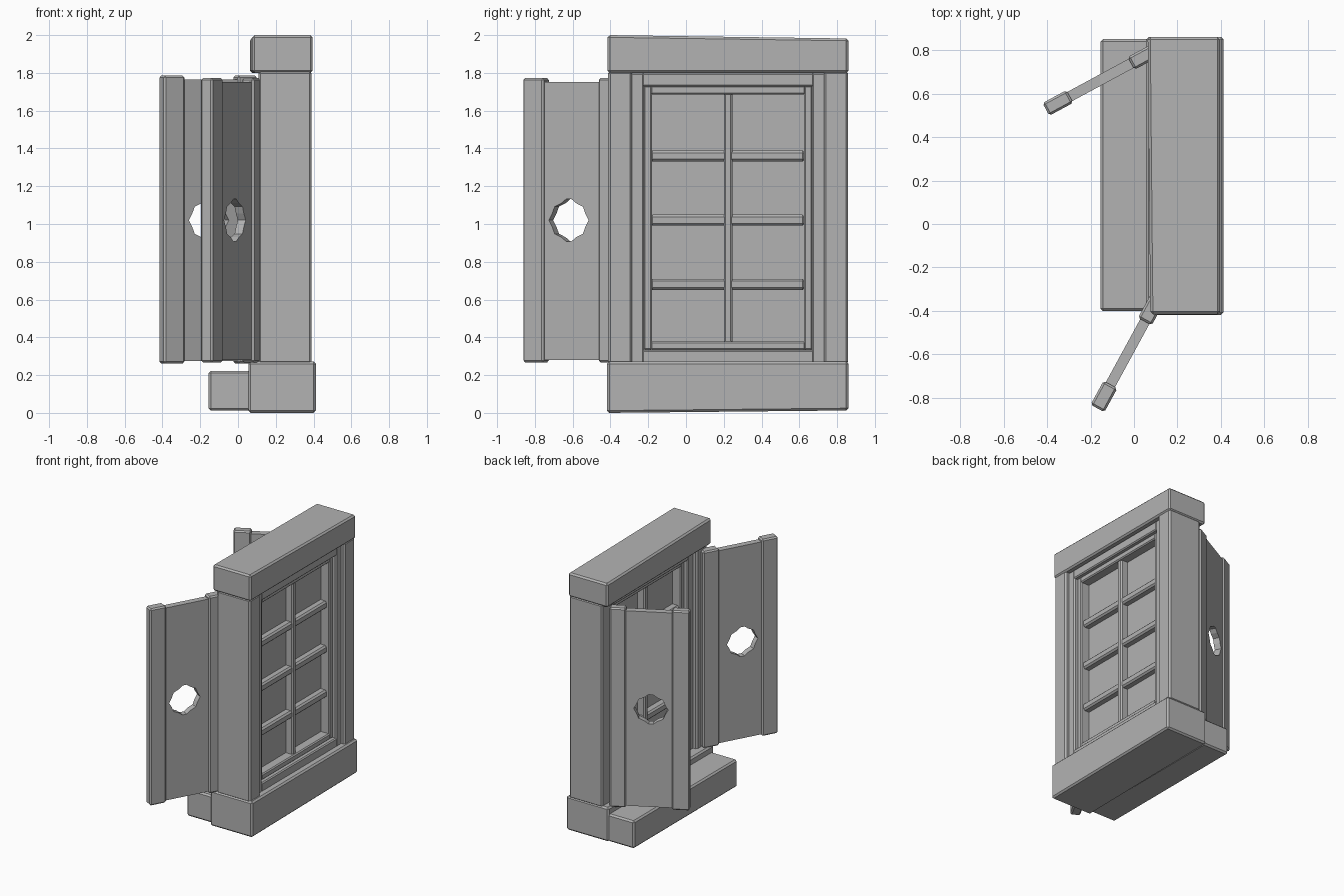
import bpy
import bmesh
from mathutils import Matrix, Vector

cube = bpy.data.objects.get("Cube")
if cube:
    bpy.data.objects.remove(cube, do_unlink=True)

GREY = 0.45
stone = bpy.data.materials.new("plain grey")
stone.diffuse_color = (GREY, GREY, GREY, 1)
stone.use_nodes = True
stone.node_tree.nodes["Principled BSDF"].inputs["Base Color"].default_value = (GREY, GREY, GREY, 1)


def add_object(name, mesh, matrix):
    obj = bpy.data.objects.new(name, mesh)
    obj.matrix_world = matrix
    bpy.context.collection.objects.link(obj)
    mesh.materials.clear()
    mesh.materials.append(stone)
    return obj


def box(name, x, y, z, bevel=0.012, matrix=Matrix(), warp=None):
    """Chamfered block from x, y, z ranges; warp nudges its corners."""
    bm = bmesh.new()
    bmesh.ops.create_cube(bm, size=1)
    for v in bm.verts:
        side = v.co.copy()
        v.co = Vector([r[0] if c < 0 else r[1] for r, c in zip((x, y, z), side)])
        if warp:
            v.co += Vector(warp(side))
    if bevel:
        bmesh.ops.bevel(bm, geom=bm.edges[:], offset=bevel, segments=1,
                        affect='EDGES', profile=0.5)
    mesh = bpy.data.meshes.new(name)
    bm.to_mesh(mesh)
    bm.free()
    return add_object(name, mesh, matrix)


def ring(name, x, y, z, w, bevel=0.008):
    """Rectangular frame of four blocks, w wide."""
    box(name + "_right_stile", x, (y[0], y[0] + w), z, bevel)
    box(name + "_left_stile", x, (y[1] - w, y[1]), z, bevel)
    inner = (y[0] + w - 0.01, y[1] - w + 0.01)
    box(name + "_bottom_rail", x, inner, (z[0], z[0] + w), bevel)
    box(name + "_top_rail", x, inner, (z[1] - w, z[1]), bevel)


# Stone surround
box("lintel", (0.075, 0.395), (-0.415, 0.86), (1.80, 2.0),
    warp=lambda s: (-0.012 if s.x < 0 < s.y else 0, 0, -0.018 if s.y > 0 and s.z > 0 else 0))
box("sill", (0.055, 0.412), (-0.418, 0.86), (0, 0.272),
    warp=lambda s: (0, 0, 0.013 if s.y > 0 > s.z else 0))
box("sill_ledge", (-0.155, 0.07), (-0.40, 0.85), (0.012, 0.222))
box("right_jamb", (0.108, 0.39), (-0.412, -0.285), (0.26, 1.81))
box("left_jamb", (0.108, 0.39), (0.73, 0.858), (0.26, 1.81))

# Window frame, sash, bars and glass
ring("frame", (0.14, 0.362), (-0.295, 0.74), (0.262, 1.80), 0.072)
ring("sash", (0.17, 0.335), (-0.225, 0.67), (0.332, 1.732), 0.046)
box("centre_bar", (0.178, 0.322), (0.2, 0.245), (0.36, 1.70), 0.01)
for i, z in enumerate((0.68, 1.02, 1.36)):
    box(f"cross_bar_{i + 1}", (0.185, 0.315), (-0.19, 0.63), (z - 0.029, z + 0.029), 0.012)
box("glass", (0.24, 0.265), (-0.2, 0.64), (0.35, 1.71), 0)

# One quarter of the pierced motif, mirrored into a scalloped diamond
QUARTER = [(0.12, 0), (0.1, 0.035), (0.085, 0.072), (0.045, 0.09), (0.016, 0.112)]


def motif(cx, cz):
    pts = []
    for sx, sz in ((1, 1), (-1, 1), (-1, -1), (1, -1)):
        quarter = QUARTER if sx * sz > 0 else [(x, z) for x, z in QUARTER[::-1]]
        pts += [(cx + sx * x, cz + sz * z) for x, z in quarter]
    return [p for i, p in enumerate(pts) if p != pts[i - 1]]


def pierced_panel(name, s, z, hole, half, matrix):
    curve = bpy.data.curves.new(name, 'CURVE')
    curve.dimensions = '2D'
    curve.fill_mode = 'BOTH'
    curve.extrude = half
    outline = [(s[0], z[0]), (s[1], z[0]), (s[1], z[1]), (s[0], z[1])]
    for pts in (outline, motif(*hole)):
        spline = curve.splines.new('POLY')
        spline.points.add(len(pts) - 1)
        for p, (a, b) in zip(spline.points, pts):
            p.co = (a, b, 0, 1)
        spline.use_cyclic_u = True
    temp = bpy.data.objects.new(name, curve)
    bpy.context.collection.objects.link(temp)
    depsgraph = bpy.context.evaluated_depsgraph_get()
    mesh = bpy.data.meshes.new_from_object(temp.evaluated_get(depsgraph))
    bpy.data.objects.remove(temp, do_unlink=True)
    for face in mesh.polygons:
        face.use_smooth = False
    add_object(name, mesh, matrix)


def shutter(name, origin, direction, panel_end, length, z, half):
    """Open shutter running from its free edge towards the hinge."""
    u = Vector((*direction, 0)).normalized()
    up = Vector((0, 0, 1))
    m = Matrix((u, up, u.cross(up))).transposed().to_4x4()
    m.translation = Vector((*origin, 0))
    box(name + "_free_stile", (0, 0.125), z, (-half, half), 0.01, m)
    box(name + "_hinge_stile", (panel_end, length), z, (-half, half), 0.01, m)
    pierced_panel(name + "_panel", (0.115, panel_end + 0.01),
                  (z[0] + 0.013, z[1] - 0.02), (0.272, 1.02), 0.024, m)


# Shutters
shutter("right_shutter", (-0.168, -0.848), (0.48, 0.88), 0.455, 0.58, (0.268, 1.772), 0.036)
shutter("left_shutter", (-0.405, 0.527), (0.88, 0.475), 0.445, 0.56, (0.262, 1.785), 0.033)
